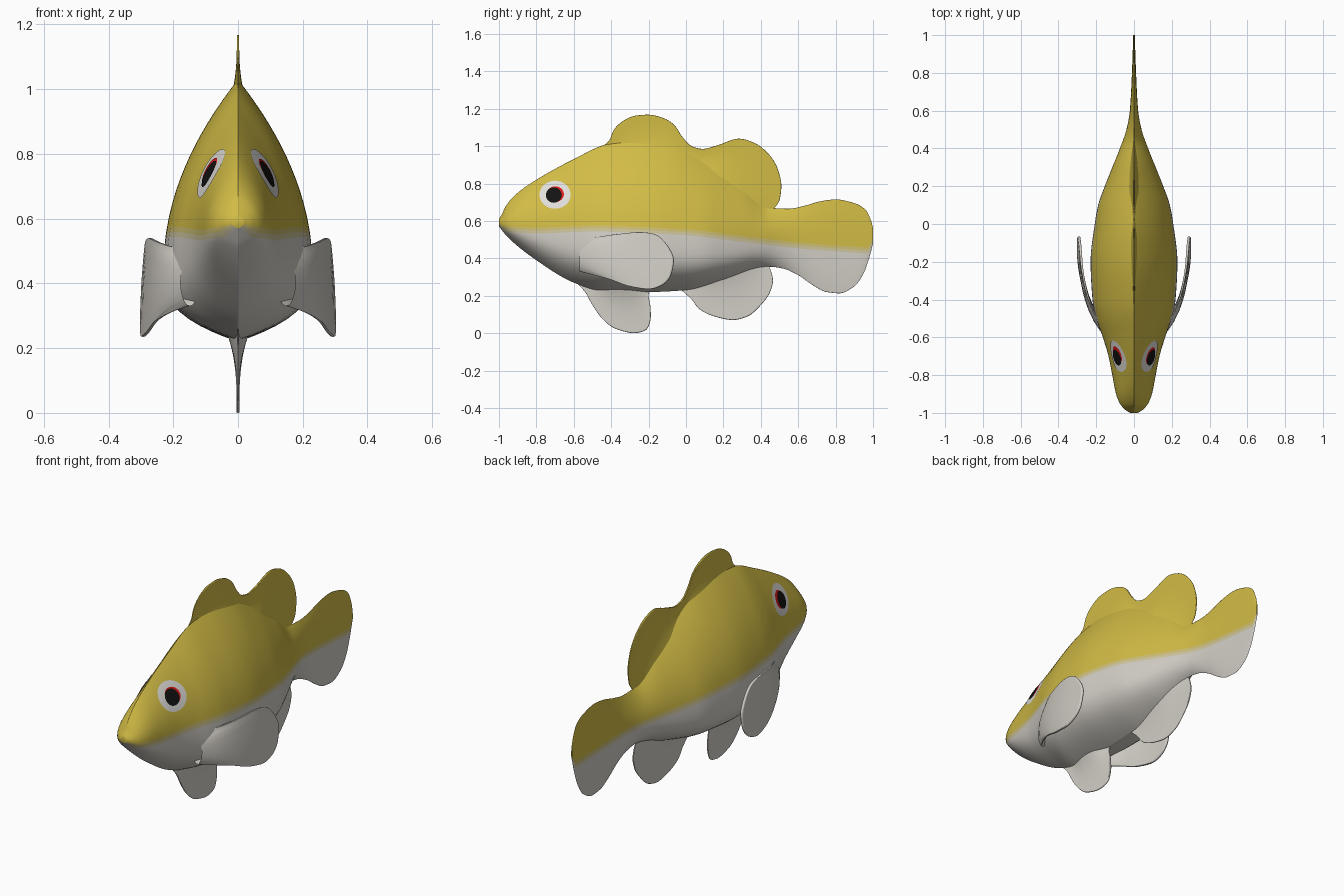
import bpy
import bmesh
from math import sin, cos, pi, sqrt

cube = bpy.data.objects.get("Cube")
if cube:
    bpy.data.objects.remove(cube, do_unlink=True)


def material(name, color):
    mat = bpy.data.materials.new(name)
    mat.use_nodes = True
    mat.diffuse_color = (*color, 1)
    mat.node_tree.nodes["Principled BSDF"].inputs["Base Color"].default_value = (*color, 1)
    return mat


YELLOW = material("yellow_back", (.64, .5, .06))
BAND_HIGH = material("yellow_cream_band", (.62, .52, .17))
BAND_LOW = material("cream_band", (.62, .56, .34))
WHITE = material("pale_belly", (.65, .62, .57))
EYE_WHITE = material("eye_white", (.74, .73, .7))
RED = material("eye_red", (.7, .01, .01))
BLACK = material("eye_black", (.006, .006, .006))


def curve(points):
    """Return a smooth function through (position, value) points without overshoot."""
    pairs = list(zip(points, points[1:]))
    slopes = [(q[1] - p[1]) / (q[0] - p[0]) for p, q in pairs]
    tangents = [slopes[0]]
    for a, b in zip(slopes, slopes[1:]):
        tangents.append(2 * a * b / (a + b) if a * b > 0 else 0)
    tangents.append(slopes[-1])

    def value(x):
        x = min(max(x, points[0][0]), points[-1][0])
        for i, (p, q) in enumerate(pairs):
            if x <= q[0]:
                break
        h = q[0] - p[0]
        t = (x - p[0]) / h
        s = 1 - t
        return (p[1] * s * s * (1 + 2 * t) + q[1] * t * t * (3 - 2 * t)
                + h * tangents[i] * t * s * s - h * tangents[i + 1] * t * t * s)
    return value


def path(points):
    """Return a smooth outline as a function of a parameter from 0 to 1."""
    last = len(points) - 1
    axes = [curve([(i / last, p[k]) for i, p in enumerate(points)]) for k in (0, 1)]
    return lambda t: (axes[0](t), axes[1](t))


def finish(name, bm, mats):
    bmesh.ops.remove_doubles(bm, verts=bm.verts, dist=.00005)
    bmesh.ops.recalc_face_normals(bm, faces=bm.faces)
    mesh = bpy.data.meshes.new(name)
    bm.to_mesh(mesh)
    bm.free()
    for mat in mats:
        mesh.materials.append(mat)
    for poly in mesh.polygons:
        poly.use_smooth = True
    obj = bpy.data.objects.new(name, mesh)
    bpy.context.collection.objects.link(obj)
    return obj


def add_grid(bm, rows):
    for a, b in zip(rows, rows[1:]):
        for k in range(len(a) - 1):
            bm.faces.new((a[k], a[k + 1], b[k + 1], b[k]))


# Body profiles along the length
top = curve([(-1, .61), (-.985, .635), (-.96, .685), (-.9, .75), (-.8, .82), (-.6, .93),
             (-.42, 1.01), (-.25, 1.03), (-.1, 1.01), (.1, .92), (.3, .79), (.45, .67),
             (.55, .665), (.63, .68), (.72, .705), (.8, .715), (.9, .695), (.96, .66),
             (.99, .6), (1, .56)])
bottom = curve([(-1, .57), (-.95, .51), (-.8, .39), (-.6, .27), (-.45, .225), (-.2, .22),
                (0, .23), (.2, .28), (.45, .355), (.52, .345), (.6, .31), (.68, .255),
                (.75, .22), (.82, .213), (.9, .25), (.95, .32), (.985, .42), (1, .48)])
half_width = curve([(-1, .02), (-.985, .045), (-.95, .075), (-.9, .095), (-.8, .115),
                    (-.7, .135), (-.6, .165), (-.5, .2), (-.4, .22), (-.2, .23), (0, .208),
                    (.1, .19), (.2, .155), (.3, .115), (.4, .075), (.5, .04), (.6, .022),
                    (.8, .011), (1, .004)])
widest = curve([(-1, .59), (-.7, .53), (-.4, .45), (.1, .45), (.5, .5), (1, .51)])
color_line = curve([(-1, .575), (-.8, .565), (-.5, .575), (0, .555), (.3, .52), (.6, .485), (1, .455)])


def body_x(y, z):
    mid = widest(y)
    if z > mid:
        shape = 1 - ((z - mid) / (top(y) - mid)) ** 2
    else:
        shape = 1 - ((mid - z) / (mid - bottom(y))) ** 3
    return half_width(y) * max(shape, 0)


# Body and tail: rings whose rows follow the colour line
LOW, HIGH, STATIONS = 14, 18, 120
bm = bmesh.new()
rings = []
for i in range(STATIONS + 1):
    y = -cos(pi * i / STATIONS)
    b, t = bottom(y), top(y)
    span = t - b
    line = min(max(color_line(y), b + .3 * span), t - .2 * span)
    band = min(.016, .1 * span)
    low = line - 2 * band
    zs = [b + (low - b) * (1 - cos(pi / 2 * k / LOW)) for k in range(LOW)]
    zs += [low, line - band]
    zs += [line + (t - line) * sin(pi / 2 * k / HIGH) for k in range(HIGH + 1)]
    side = [(body_x(y, z), y, z) for z in zs]
    ring = side + [(-x, y, z) for x, y, z in side[-2:0:-1]]
    rings.append([bm.verts.new(p) for p in ring])
rows = LOW + 2 + HIGH
for a, b in zip(rings, rings[1:]):
    for k in range(2 * rows):
        n = (k + 1) % (2 * rows)
        face = bm.faces.new((a[k], a[n], b[n], b[k]))
        row = min(k, 2 * rows - 1 - k)
        face.material_index = 3 if row < LOW else 2 if row == LOW else 1 if row == LOW + 1 else 0
bm.faces.new(rings[0])
bm.faces.new(rings[-1])
finish("body_and_tail", bm, [YELLOW, BAND_HIGH, BAND_LOW, WHITE])


def fin(name, edge, base, mat, thick, thin=.004, center=lambda y, z: 0, mirror=1, count=72, steps=14):
    """Thin blade from a hidden base line to its outline, thicker at the root."""
    outline = path(edge)
    bm = bmesh.new()
    for side in (-1, 1):
        grid = []
        for i in range(count + 1):
            t = i / count
            (ey, ez), (by, bz) = outline(t), base(t)
            line = []
            for k in range(steps + 1):
                v = sin(pi / 2 * k / steps)
                y, z = by + (ey - by) * v, bz + (ez - bz) * v
                h = (thin + thick * (1 - v) ** 3) * sqrt(max(sin(pi * t), 0))
                h = 0 if k == steps else h
                line.append(bm.verts.new((mirror * (center(y, z) + side * h), y, z)))
            grid.append(line)
        add_grid(bm, grid)
    return finish(name, bm, [mat])


def dorsal_base(t):
    y = -.38 + .8 * t
    return y, top(y) - .09


# Fins on the centre line
fin("dorsal_fin",
    [(-.46, .99), (-.41, 1.03), (-.39, 1.08), (-.35, 1.125), (-.27, 1.163), (-.2, 1.168),
     (-.12, 1.15), (-.06, 1.11), (-.02, 1.05), (.03, 1), (.09, .985), (.17, 1.005),
     (.28, 1.04), (.36, 1.02), (.44, .96), (.49, .88), (.51, .79), (.5, .71), (.47, .665)],
    dorsal_base, YELLOW, .04)
fin("anal_fin",
    [(-.03, .235), (.03, .18), (.07, .13), (.15, .09), (.25, .07), (.33, .09), (.4, .15),
     (.45, .22), (.465, .28), (.455, .33), (.44, .365)],
    lambda t: (.03 + .38 * t, bottom(.03 + .38 * t) + .07), WHITE, .03)
fin("pelvic_fin",
    [(-.58, .265), (-.54, .22), (-.5, .15), (-.45, .08), (-.38, .025), (-.28, 0), (-.21, .02),
     (-.188, .09), (-.19, .14), (-.2, .2), (-.19, .235)],
    lambda t: (-.5 + .27 * t, .31), WHITE, .06)

# Pectoral fins sweeping out and back from the flanks
sweep = curve([(-.6, .12), (-.52, .185), (-.45, .225), (-.35, .26), (-.2, .285), (-.06, .292)])
for label, mirror in (("left", 1), ("right", -1)):
    fin(label + "_pectoral_fin",
        [(-.5, .51), (-.4, .525), (-.25, .54), (-.17, .53), (-.1, .47), (-.065, .39),
         (-.08, .31), (-.13, .255), (-.2, .235), (-.3, .25), (-.4, .285), (-.49, .31)],
        lambda t: (-.57, .49 - .16 * t), WHITE, .025, .007,
        lambda y, z: sweep(y) + .05 * (.4 - z), mirror)


def eye_disc(name, mirror, y0, z0, ry, rz, lift, mat):
    """Thin oval laid on the curved side of the head."""
    bm = bmesh.new()
    grid = []
    for r in range(7):
        ring = []
        for k in range(41):
            a = 2 * pi * k / 40
            y, z = y0 + ry * r / 6 * cos(a), z0 + rz * r / 6 * sin(a)
            ring.append(bm.verts.new((mirror * (body_x(y, z) + lift), y, z)))
        grid.append(ring)
    add_grid(bm, grid[1:])
    center = grid[0][0]
    for k in range(40):
        bm.faces.new((center, grid[1][k], grid[1][k + 1]))
    bmesh.ops.delete(bm, geom=grid[0][1:], context='VERTS')
    bm.normal_update()
    obj = finish(name, bm, [mat])
    if obj.data.polygons[0].normal.x * mirror < 0:
        obj.data.flip_normals()


# Eyes
for label, mirror, shift in (("left", 1, .006), ("right", -1, .012)):
    eye_disc(label + "_eye_white", mirror, -.7, .74, .083, .075, .003, EYE_WHITE)
    eye_disc(label + "_eye_red", mirror, -.705 + shift, .74 + shift / 2, .046, .042, .005, RED)
    eye_disc(label + "_eye_pupil", mirror, -.707, .738, .042, .041, .007, BLACK)
